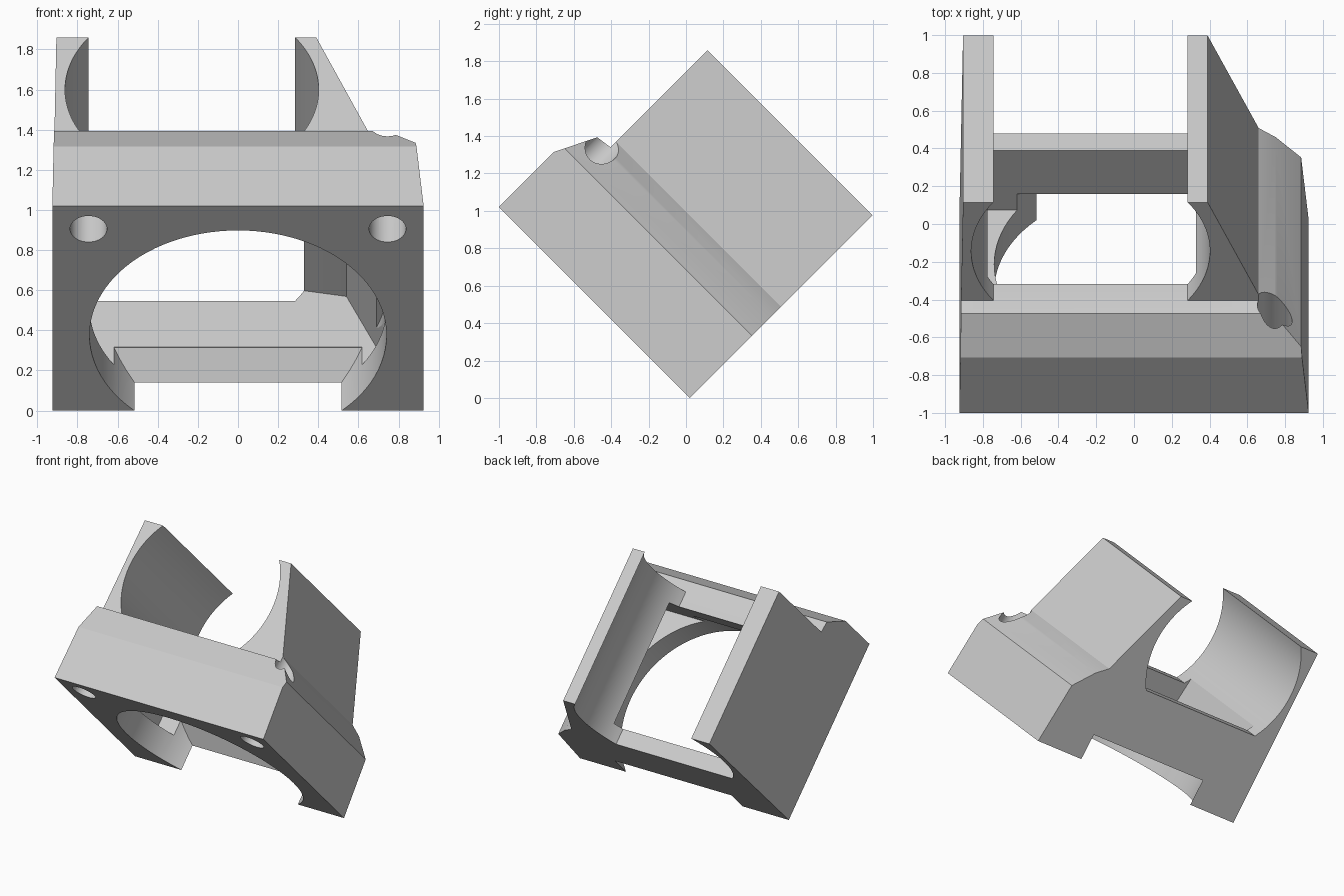
import bpy, bmesh, math
from mathutils import Vector

if "Cube" in bpy.data.objects:
    bpy.data.objects.remove(bpy.data.objects["Cube"], do_unlink=True)

grey = bpy.data.materials.new("plain_grey")
grey.use_nodes = True
COLOUR = (0.6, 0.6, 0.6, 1)
grey.diffuse_color = COLOUR
grey.node_tree.nodes["Principled BSDF"].inputs["Base Color"].default_value = COLOUR

R = math.sqrt(0.5)


def place(x, u, v):
    """Tilt the part by 45 degrees: u runs up the fan face, v is the depth behind it."""
    return Vector((x, 0.02 + (v - u) * R, (u + v) * R))


def finish(name, bm):
    for vert in bm.verts:
        vert.co = place(*vert.co)
    bmesh.ops.recalc_face_normals(bm, faces=bm.faces)
    mesh = bpy.data.meshes.new(name)
    bm.to_mesh(mesh)
    bm.free()
    mesh.materials.append(grey)
    obj = bpy.data.objects.new(name, mesh)
    bpy.context.collection.objects.link(obj)
    return obj


def prism(name, bottom, top):
    """Solid between two matching outlines of (x, u, v) points."""
    bm = bmesh.new()
    a = [bm.verts.new(p) for p in bottom]
    b = [bm.verts.new(p) for p in top]
    bm.faces.new(a)
    bm.faces.new(b[::-1])
    for i in range(len(a)):
        j = (i + 1) % len(a)
        bm.faces.new((a[i], b[i], b[j], a[j]))
    return finish(name, bm)


def bore(name, x, u, radius, start, end, sides, ramp=False):
    """Cylinder along the depth, optionally ended by a 45 degree ramp."""
    ring = [(x + radius * math.cos(t), u + radius * math.sin(t))
            for t in (math.tau * i / sides for i in range(sides))]
    bm = bmesh.new()
    a = [bm.verts.new((p, q, start)) for p, q in ring]
    b = [bm.verts.new((p, q, end)) for p, q in ring]
    bm.faces.new(a)
    bm.faces.new(b[::-1])
    for i in range(sides):
        j = (i + 1) % sides
        bm.faces.new((a[i], b[i], b[j], a[j]))
    if ramp:
        cut = bmesh.ops.bisect_plane(
            bm, geom=bm.verts[:] + bm.edges[:] + bm.faces[:],
            plane_co=(0, 0, 0.2), plane_no=(0, -1, 1), clear_outer=True)
        edges = [e for e in cut["geom_cut"] if isinstance(e, bmesh.types.BMEdge)]
        bmesh.ops.holes_fill(bm, edges=edges, sides=0)
    return finish(name, bm)


def combine(target, cutter, operation):
    mod = target.modifiers.new(operation.lower(), "BOOLEAN")
    mod.operation = operation
    mod.solver = "EXACT"
    mod.object = cutter
    bpy.context.view_layer.objects.active = target
    bpy.ops.object.modifier_apply(modifier=mod.name)
    bpy.data.objects.remove(cutter, do_unlink=True)


# Body: plan outline crossed with the side outline
plan = [(-0.925, 0), (0.925, 0), (0.885, 0.47), (0.75, 0.622),
        (0.66, 0.69), (0.39, 1.382), (-0.905, 1.382)]
side = [(0, -0.1), (1.443, -0.1), (1.443, 0.417), (1.335, 0.636),
        (1.248, 0.648), (1.248, 1.5), (0, 1.5)]
body = prism("fan_duct_mount", [(x, -0.1, v) for x, v in plan],
             [(x, 1.6, v) for x, v in plan])
combine(body, prism("side_outline", [(-1.2, u, v) for u, v in side],
                    [(1.2, u, v) for u, v in side]), "INTERSECT")

# Round clamp channel between the two arms
radius, mid_x, mid_v = 0.632, -0.23, 1.015
reach = math.asin(0.367 / radius)
steps = 24
arc = [(radius * math.cos(t), mid_v + radius * math.sin(t))
       for t in (-reach + 2 * reach * i / steps for i in range(steps + 1))]
arc.append((arc[-1][0], 1.6))
channel = ([(mid_x + x, v) for x, v in arc]
           + [(mid_x - x, v) for x, v in reversed(arc)])
combine(body, prism("channel_cutter", [(x, -0.2, v) for x, v in channel],
                    [(x, 1.7, v) for x, v in channel]), "DIFFERENCE")

# Tapered air pocket from the fan to the channel
pocket = [(-0.775, 0.2), (0.74, 0.2), (0.54, 0.68), (0.33, 0.72),
          (0.2, 0.8), (-0.6, 0.8), (-0.775, 0.7)]
combine(body, prism("pocket_cutter", [(x, 0.125, v) for x, v in pocket],
                    [(x, 1.23 - 0.16 * v, v) for x, v in pocket]), "DIFFERENCE")

# Round fan opening and the two screw holes
combine(body, bore("fan_cutter", 0, 0.53, 0.74, -0.2, 0.322, 96, ramp=True), "DIFFERENCE")
for x, depth in ((-0.745, 0.4), (0.745, 0.9)):
    combine(body, bore("screw_cutter", x, 1.28, 0.092, -0.2, depth, 40), "DIFFERENCE")

bpy.ops.object.select_all(action="DESELECT")
body.select_set(True)
bpy.context.view_layer.objects.active = body
bpy.ops.object.shade_smooth_by_angle(angle=math.radians(25))
